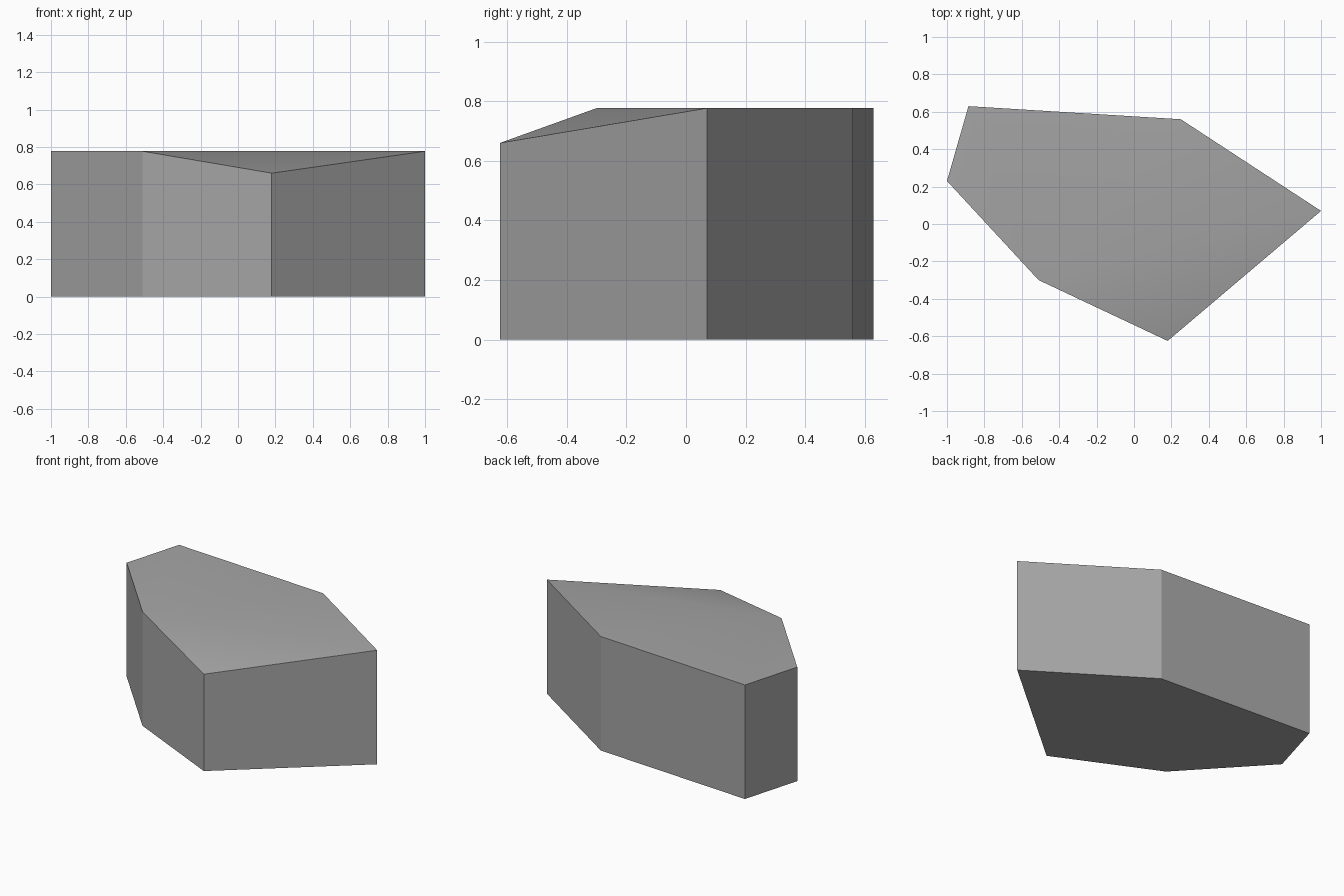
import bpy
import bmesh

old = bpy.data.objects.get("Cube")
if old:
    bpy.data.objects.remove(old, do_unlink=True)

# Plain grey stone
grey = bpy.data.materials.new("stone_grey")
grey.use_nodes = True
colour = (0.38, 0.38, 0.38, 1)
grey.diffuse_color = colour
grey.node_tree.nodes["Principled BSDF"].inputs["Base Color"].default_value = colour

# Outline, counter-clockwise from the left end; the front corner is lower
HEIGHT, LOW = 0.777, 0.66
outline = [(-1, 0.23), (-0.51, -0.3), (0.18, -0.625),
           (1, 0.07), (0.25, 0.56), (-0.885, 0.63)]
FRONT = 2

bm = bmesh.new()
base = [bm.verts.new((x, y, 0)) for x, y in outline]
top = [bm.verts.new((x, y, LOW if i == FRONT else HEIGHT))
       for i, (x, y) in enumerate(outline)]

# Underside and flat walls
bm.faces.new(base[::-1])
n = len(outline)
for i in range(n):
    j = (i + 1) % n
    bm.faces.new((base[i], base[j], top[j], top[i]))

# Level top and the sloping front corner, softly blended
level = bm.faces.new([v for i, v in enumerate(top) if i != FRONT])
slope = bm.faces.new(top[FRONT - 1:FRONT + 2])
for face in (level, slope):
    face.smooth = True
for edge in bm.edges:
    edge.smooth = all(f.smooth for f in edge.link_faces)

mesh = bpy.data.meshes.new("stone_block")
bm.to_mesh(mesh)
bm.free()
mesh.materials.append(grey)
block = bpy.data.objects.new("stone_block", mesh)
bpy.context.collection.objects.link(block)
